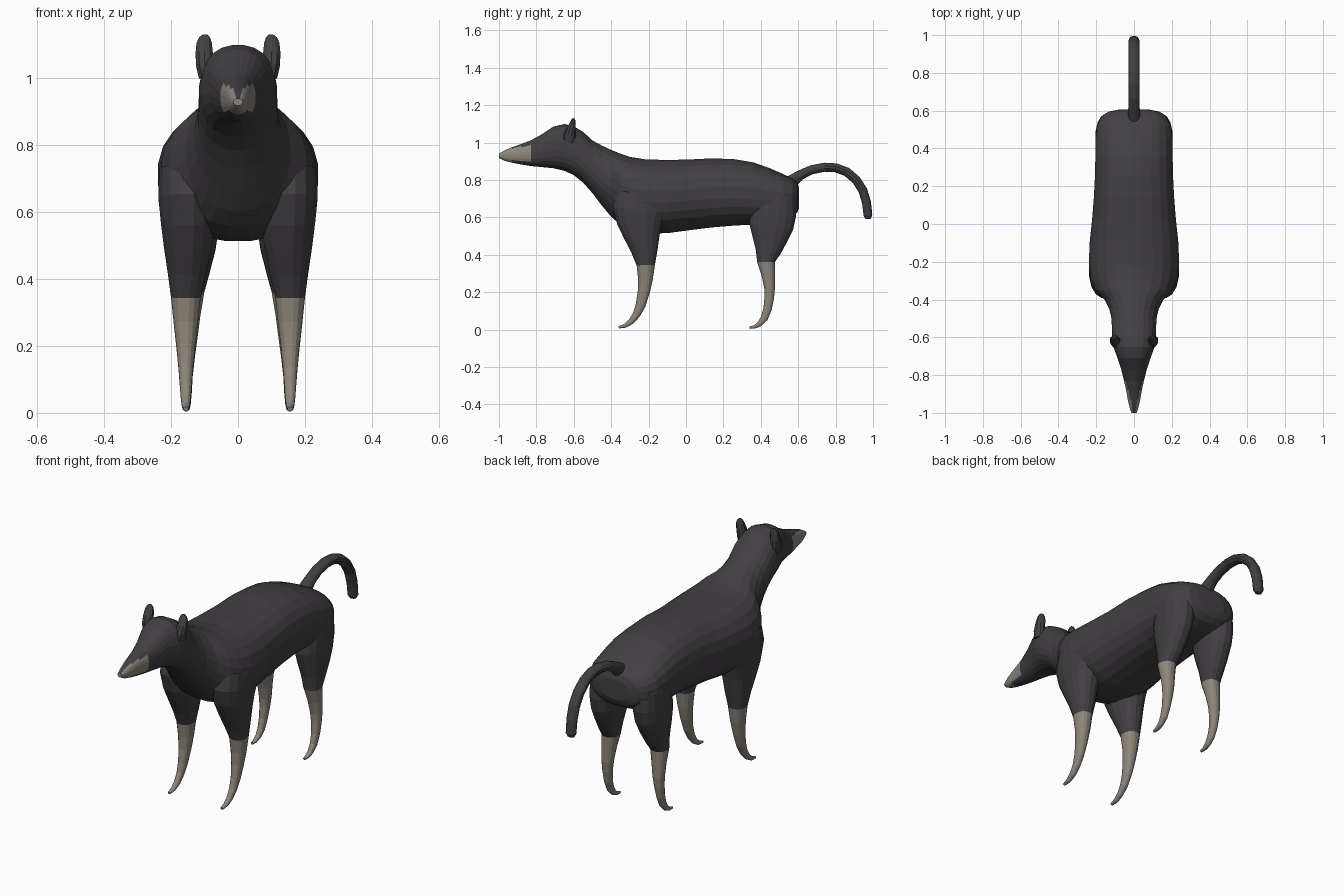
import bpy, bmesh, math
from mathutils import Vector


def material(name, col):
    m = bpy.data.materials.new(name)
    m.diffuse_color = (*col, 1)
    return m


DARK = material("dark_fur", (0.055, 0.05, 0.055))
TAN = material("tan_fur", (0.27, 0.24, 0.20))


def loft(name, rings):
    """Closed, capped surface through a list of rings."""
    bm = bmesh.new()
    loops = [[bm.verts.new(p) for p in r] for r in rings]
    n = len(loops[0])
    for a, b in zip(loops, loops[1:]):
        for i in range(n):
            j = (i + 1) % n
            bm.faces.new((a[i], a[j], b[j], b[i]))
    bm.faces.new(loops[0])
    bm.faces.new(loops[-1])
    bmesh.ops.recalc_face_normals(bm, faces=bm.faces)
    me = bpy.data.meshes.new(name)
    bm.to_mesh(me)
    bm.free()
    me.materials.append(DARK)
    me.materials.append(TAN)
    ob = bpy.data.objects.new(name, me)
    bpy.context.collection.objects.link(ob)
    return ob


def unit_ring(n, power):
    out = []
    for i in range(n):
        a = 2 * math.pi * (i + 0.5) / n
        c, s = math.cos(a), math.sin(a)
        out.append((math.copysign(abs(c) ** (2 / power), c),
                    math.copysign(abs(s) ** (2 / power), s)))
    return out


def sweep(name, stations, n=14, power=2):
    """Stations: x, y, z, half width in x, half width across the path."""
    pts = [Vector(s[:3]) for s in stations]
    side = Vector((1, 0, 0))
    rings = []
    for i, s in enumerate(stations):
        t = pts[min(i + 1, len(pts) - 1)] - pts[max(i - 1, 0)]
        t.x = 0
        nrm = t.normalized().cross(side)
        rings.append([pts[i] + side * s[3] * u + nrm * s[4] * v for u, v in unit_ring(n, power)])
    return loft(name, rings)


# Body, neck and head: y, top z, bottom z, half width, roundness
profile = [
    (-1.00, .940, .918, .014, 2), (-.97, .958, .902, .024, 2.2), (-.93, .975, .892, .033, 2.4),
    (-.88, .993, .882, .042, 2.3), (-.83, 1.012, .874, .053, 2.2), (-.77, 1.045, .868, .068, 2.2),
    (-.71, 1.086, .862, .088, 2.2), (-.65, 1.100, .848, .110, 2.3), (-.60, 1.088, .825, .117, 2.3),
    (-.55, 1.058, .785, .118, 2.3), (-.50, 1.012, .728, .120, 2.2), (-.45, .985, .662, .132, 2.1),
    (-.40, .962, .602, .158, 2.1), (-.35, .942, .558, .205, 2.1), (-.30, .925, .528, .230, 2.1),
    (-.22, .912, .512, .241, 2.2), (-.10, .908, .514, .237, 2.2), (.02, .911, .530, .224, 2.2),
    (.14, .917, .545, .214, 2.3), (.26, .912, .555, .208, 2.3), (.36, .895, .560, .206, 2.4),
    (.45, .863, .568, .205, 2.4), (.52, .832, .580, .198, 2.5), (.57, .807, .600, .172, 2.5),
    (.595, .785, .625, .135, 2.5), (.605, .755, .650, .085, 2.4)]
rings = []
for y, top, bot, w, p in profile:
    c, h = (top + bot) / 2, (top - bot) / 2
    rings.append([Vector((w * u, y, c + h * v)) for u, v in unit_ring(24, p)])
body = loft("body", rings)

# Legs, right side; mirrored by the sign of x
front = [(.12, -.22, .80, .075, .09), (.150, -.23, .72, .088, .145), (.152, -.245, .64, .087, .150),
         (.150, -.245, .57, .082, .125), (.150, -.235, .50, .073, .098), (.152, -.222, .42, .059, .072),
         (.156, -.215, .345, .045, .050), (.156, -.217, .27, .037, .040), (.156, -.226, .20, .029, .033),
         (.156, -.243, .13, .022, .027), (.156, -.265, .08, .018, .021), (.156, -.293, .043, .015, .016),
         (.156, -.326, .020, .012, .011), (.156, -.360, .012, .008, .006)]
hind = [(.11, .46, .78, .07, .06), (.125, .47, .70, .078, .115), (.128, .466, .62, .076, .125),
        (.130, .456, .55, .073, .120), (.133, .450, .49, .067, .098), (.138, .440, .42, .054, .070),
        (.144, .428, .36, .044, .048), (.148, .440, .29, .036, .036), (.151, .447, .22, .030, .029),
        (.153, .445, .17, .025, .026), (.155, .436, .11, .020, .023), (.155, .418, .06, .017, .020),
        (.155, .392, .028, .014, .014), (.155, .365, .014, .011, .009), (.155, .340, .010, .007, .006)]
parts = []
for name, sts in (("front_leg", front), ("hind_leg", hind)):
    for s in (1, -1):
        parts.append(sweep(name, [(s * x, *r) for x, *r in sts], 16, 2.2))

# Tail
tail = [(0, .53, .775, .034, .034), (0, .57, .795, .034, .036), (0, .615, .828, .031, .027),
        (0, .67, .854, .030, .025), (0, .74, .868, .030, .025), (0, .80, .865, .030, .025),
        (0, .86, .843, .030, .025), (0, .91, .800, .030, .025), (0, .945, .745, .030, .025),
        (0, .965, .680, .029, .025), (0, .973, .61, .028, .024), (0, .973, .592, .018, .014)]
parts.append(sweep("tail", tail, 12))

# Ears: thin rounded flaps
ear = [(.092, -.625, 1.00, .026, .034), (.099, -.622, 1.04, .028, .032), (.101, -.613, 1.075, .027, .024),
       (.101, -.605, 1.105, .024, .016), (.100, -.602, 1.122, .017, .010), (.099, -.601, 1.13, .008, .005)]
for s in (1, -1):
    parts.append(sweep("ear", [(s * x, *r) for x, *r in ear], 10))

# Fuse the parts into one skin
for part in parts:
    m = body.modifiers.new("join", 'BOOLEAN')
    m.operation = 'UNION'
    m.solver = 'EXACT'
    m.object = part
    bpy.context.view_layer.objects.active = body
    bpy.ops.object.modifier_apply(modifier=m.name)
    bpy.data.objects.remove(part)
body.name = "animal_body"

# Pale lower legs and muzzle sides
for f in body.data.polygons:
    c = f.center
    muzzle = c.y < -.93 or (c.y < -.83 and .90 < c.z < .975)
    pale = (c.z < .35 and c.y < 0) or (c.z < .36 and c.y > 0) or (muzzle and f.normal.z < .8)
    f.material_index = 1 if pale else 0
